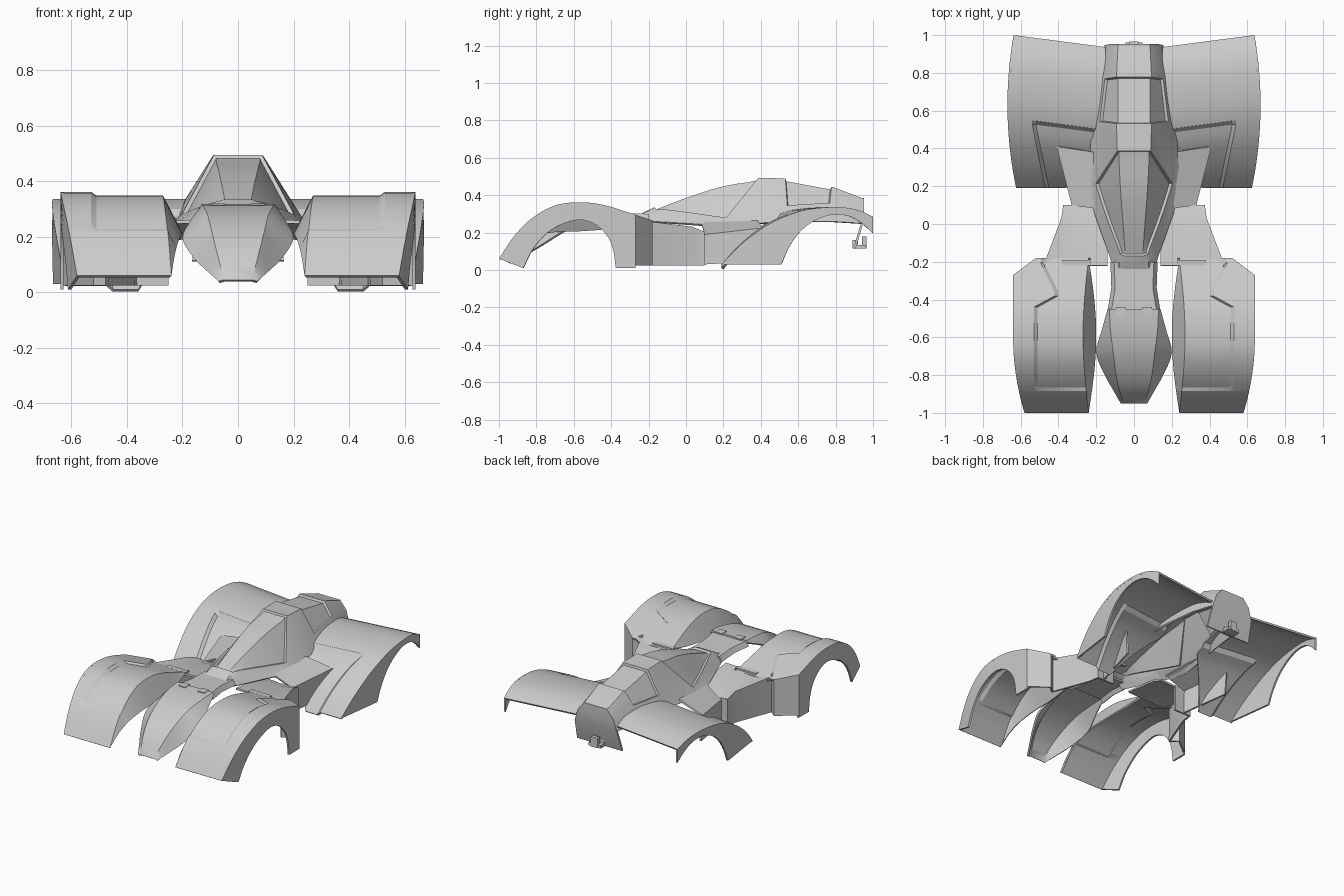
import bpy
import bmesh
import math
from mathutils import Vector

old = bpy.data.objects.get("Cube")
if old:
    bpy.data.objects.remove(old, do_unlink=True)

paint = bpy.data.materials.new("plain grey")
paint.use_nodes = True
GREY = (0.6, 0.6, 0.6, 1)
paint.diffuse_color = GREY
paint.node_tree.nodes["Principled BSDF"].inputs["Base Color"].default_value = GREY


def smooth(points, n):
    """Evenly divided smooth curve through the points."""
    pts = [Vector(p) for p in points]
    pts = [2 * pts[0] - pts[1]] + pts + [2 * pts[-1] - pts[-2]]
    out = []
    for a, b, c, d in zip(pts, pts[1:], pts[2:], pts[3:]):
        for i in range(n):
            t = i / n
            m, k = (c - a) / 2, (d - b) / 2
            h = t * t * (3 - 2 * t)
            out.append(b * (1 - h) + c * h + m * (t * (1 - t) ** 2) - k * (t * t * (1 - t)))
    return out + [pts[-2]]


def height(line, y):
    for a, b in zip(line, line[1:]):
        if y <= b[0]:
            return a[1] + (b[1] - a[1]) * (y - a[0]) / (b[0] - a[0])
    return line[-1][1]


def clamp(v):
    return max(0, min(1, v))


def shell(name, rows, mirror=True, thick=0.012, recess=(), depth=0.015):
    """Thin skin lofted through rows; recess tests pick faces to sink as panels."""
    bm = bmesh.new()
    grid = [[bm.verts.new(p) for p in row] for row in rows]
    made = {}
    for j, (r, s) in enumerate(zip(grid, grid[1:])):
        for i in range(len(r) - 1):
            made[j, i] = bm.faces.new((r[i], r[i + 1], s[i + 1], s[i]))
    bmesh.ops.recalc_face_normals(bm, faces=bm.faces)
    bm.normal_update()
    if sum((f.normal.z + f.normal.x) * f.calc_area() for f in bm.faces) < 0:
        bmesh.ops.reverse_faces(bm, faces=bm.faces)
    bm.normal_update()
    for test in recess:
        picked = [f for key, f in made.items() if test(*key)]
        bmesh.ops.inset_region(bm, faces=picked, thickness=0.012, depth=0,
                               use_even_offset=True)
        bmesh.ops.inset_region(bm, faces=picked, thickness=0.006, depth=-depth,
                               use_even_offset=True)
    return finish(name, bm, mirror, thick)


def finish(name, bm, mirror, thick):
    me = bpy.data.meshes.new(name)
    bm.to_mesh(me)
    bm.free()
    ob = bpy.data.objects.new(name, me)
    bpy.context.collection.objects.link(ob)
    me.materials.append(paint)
    if thick:
        mod = ob.modifiers.new("thickness", "SOLIDIFY")
        mod.thickness, mod.offset = thick, -1
    if mirror:
        ob.modifiers.new("mirror", "MIRROR")
    bpy.ops.object.select_all(action="DESELECT")
    ob.select_set(True)
    bpy.context.view_layer.objects.active = ob
    bpy.ops.object.convert(target="MESH")
    bpy.ops.object.shade_smooth_by_angle(angle=math.radians(25))
    return ob


def box(name, x, y, z, mirror=False):
    bm = bmesh.new()
    bmesh.ops.create_cube(bm, size=1)
    for v in bm.verts:
        v.co = [(lo + hi) / 2 + c * (hi - lo) for c, (lo, hi) in zip(v.co, (x, y, z))]
    return finish(name, bm, mirror, 0)


def both(half):
    """Full cross-section from its left half, outside first."""
    return half + [(-x, y, z) for x, y, z in reversed(half)]


# Front fender skins with a sunken top panel
top = smooth([(-1, .06), (-.92, .18), (-.82, .28), (-.7, .345), (-.58, .362),
              (-.45, .35), (-.3, .305), (-.18, .265)], 5)


def front_out(y):
    if y > -.27:
        return .64 - .12 * (y + .27) / .09
    return .64 - .06 * clamp((-.6 - y) / .4) ** 2


ys = [-1 + .82 * i / 28 for i in range(29)] + [-.885, -.865, -.44, -.38, -.27]
rows = []
for y in sorted(ys):
    z, out = height(top, y), front_out(y)
    bump = math.sin(math.pi * clamp((y + 1) / .82))
    edge = .53 - .11 * clamp((y + .44) / .06) + .09 * clamp((y + .36) / .18)
    edge = min(edge, out - .03)
    inner = .24 + .03 * bump
    drop = .014 if y > -.87 else 0
    rows.append([(inner - .07 * bump, y, z - .15 * bump), (inner, y, z - drop),
                 (edge - .02, y, z - drop), (edge, y, z), (out, y, z)])
shell("front_fender", rows)

# Front fender outer walls with wheel arches
arch = smooth([(-.87, .01), (-.82, .11), (-.74, .2), (-.65, .25), (-.56, .268),
               (-.48, .24), (-.42, .18), (-.39, .11), (-.375, .01)], 4)
crown = [(-1 + .73 * i / 32, height(top, -1 + .73 * i / 32)) for i in range(33)]
crown.append((-.27, .01))
arch.append(arch[-1] + Vector((.001, 0)))
shell("front_arch_wall", [[(front_out(y), y, z) for y, z in pair]
                          for pair in zip(crown, arch)])
back = [(.64, -.27), (.52, -.18), (.47, -.22)]
shell("front_fender_back", [[(x, y, height(top, y)), (x, y, .025)] for x, y in back])

# Side pods joining front fenders to the hull
pod = [(-.22, .48, .262), (.03, .385, .232), (.1, .375, .205)]
shell("side_pod", [[(.14, y, z), (x - .09, y, z - .01), (x, y, z), (x, y, .025)]
                   for y, x, z in pod])
shell("pod_back", [[(.375, .1, z), (.33, .1, z), (.25, .1, z)] for z in (.025, .2)])
box("pod_ledge", (.23, .38), (-.22, -.19), (.245, .265), True)

# Hull flares in front of the rear fenders
shell("hull_flare", [[(.19, .08, .26), (.33, .1, .19), (.33, .1, .03)],
                     [(.21, .38, .27), (.41, .41, .225), (.4, .41, .05)]])

# Rear fender skins
rear = smooth([(.19, .03), (.27, .115), (.36, .19), (.47, .26), (.6, .312),
               (.72, .333), (.84, .335), (.93, .317), (1, .285)], 5)


def rear_out(y):
    return .67 - .04 * ((y - .63) / .41) ** 2


rows = []
for y in sorted([.19 + .81 * i / 28 for i in range(29)] + [.545, .565]):
    z, out = height(rear, y), rear_out(y)
    edge = min(.47 + .07 * (y - .19) / .36, .54)
    inner = .36 - .21 * clamp((y - .19) / .3)
    drop = .02 if y < .55 else 0
    skew = .13 * clamp((y - .19) / .3)
    rows.append([(x, y - skew * (out - x), z - d) for x, d in
                 ((inner, drop), (edge - .02, drop), (edge, 0), (out, 0))])
shell("rear_fender", rows)

# Rear fender outer walls
arch = smooth([(.51, .03), (.55, .12), (.61, .205), (.69, .265), (.78, .295),
               (.87, .288), (.94, .25), (1, .195)], 4)
n = len(arch) - 1
crown = [(.19 + .81 * i / n, height(rear, .19 + .81 * i / n)) for i in range(n + 1)]
shell("rear_arch_wall", [[(rear_out(y), y, z) for y, z in pair]
                         for pair in zip(crown, arch)])

# Cockpit hull: rails for sill, window line and roof ridge
sill = [(.11, -.24, .27), (.13, -.17, .26), (.19, 0, .25), (.24, .15, .24), (.25, .24, .24)]
window = [(.08, -.24, .3), (.08, -.17, .32), (.14, 0, .3), (.19, .15, .278), (.21, .22, .27)]
ridge = [(.05, -.24, .3), (.05, -.18, .33), (.065, 0, .4), (.08, .2, .462), (.09, .4, .492)]
rails = [smooth(rail, 3) for rail in (sill, window, ridge)]
rows = [both([tuple(p) for p in half]) for half in zip(*rails)]
rows += [both([(.22, .52, .26), (.19, .53, .335), (.092, .52, .49)]),
         both([(.19, .78, .26), (.16, .78, .35), (.092, .79, .442)]),
         both([(.155, .94, .25), (.13, .94, .33), (.085, .94, .385)])]
shell("cockpit_hull", rows, False, recess=(
    lambda j, i: 3 <= j < 12 and 0 < i < 4,
    lambda j, i: j == 13 and 0 < i < 4), depth=.014)

# Tail panel and hitch
shell("tail_panel", [[(s * x, y, z) for s in (1, -1)] for x, y, z in
                     ((.085, .94, .385), (.13, .94, .33), (.155, .935, .25),
                      (.165, .895, .115))], False)
box("hitch_base", (-.045, .045), (.89, .96), (.115, .135))
box("hitch_post", (-.025, .025), (.94, .965), (.115, .18))
box("hitch_brace", (-.04, .04), (.89, .92), (.115, .16))

# Nose cowl and the neck behind it
ridge = smooth([(.05, -.95, .045), (.075, -.89, .14), (.095, -.8, .22), (.11, -.68, .28),
                (.125, -.56, .308), (.13, -.45, .318)], 4)
edge = smooth([(.07, -.95, .04), (.11, -.88, .075), (.16, -.79, .125), (.2, -.68, .195),
               (.17, -.56, .26), (.14, -.45, .305)], 4)
shell("nose_cowl", [both([tuple(e), tuple(r)]) for e, r in zip(edge, ridge)], False)
shell("neck", [both([(e, y, z - .03), (e - .02, y, z)])
               for e, y, z in ((.14, -.46, .308), (.12, -.34, .305), (.125, -.2, .3))], False)
box("nose_tab", (.045, .095), (-.49, -.44), (.312, .32), True)
